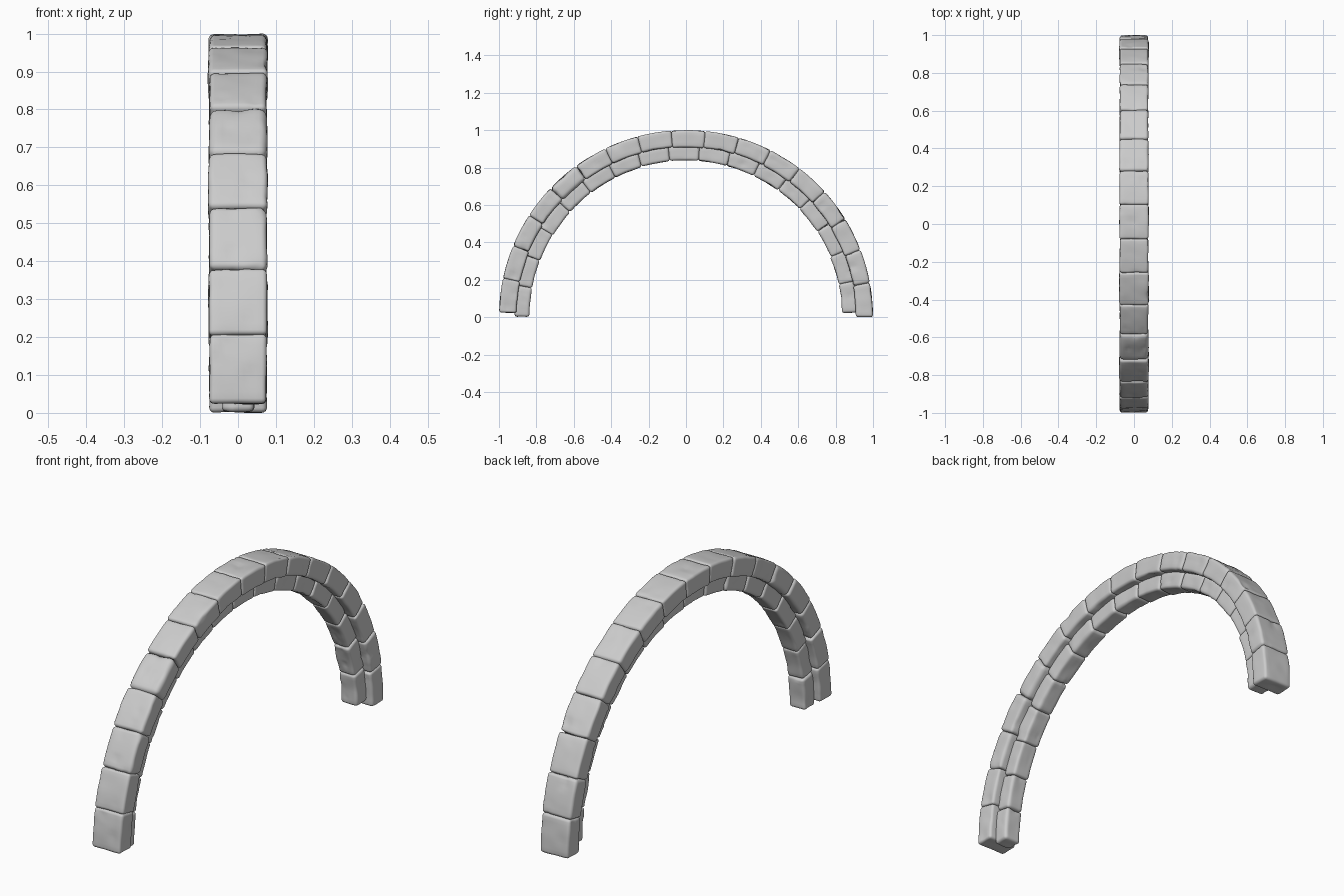
import bpy, bmesh, math, random
from mathutils import Vector, noise

if "Cube" in bpy.data.objects:
    bpy.data.objects.remove(bpy.data.objects["Cube"])

random.seed(4)
COUNT = 17


def stone(name, a0, a1, r0, r1, half_w, edge):
    """One worn stone: bevelled block, sliced, roughened, bent round the arch centre."""
    rm = (r0 + r1) / 2
    size = Vector((2 * half_w, r1 - r0, rm * (a1 - a0)))
    bm = bmesh.new()
    bmesh.ops.create_cube(bm, size=1)
    bmesh.ops.scale(bm, vec=size, verts=bm.verts)
    # soften every edge by its own amount of wear
    bmesh.ops.bevel(bm, geom=bm.edges[:], offset=edge, segments=4,
                    profile=0.5, affect='EDGES')
    # slices let the block bend and carry surface wear
    for axis, cuts in ((0, 7), (1, 3), (2, 8)):
        normal = Vector((0, 0, 0))
        normal[axis] = 1
        inner = size[axis] - 2 * edge
        for i in range(1, cuts + 1):
            p = normal * (inner * (i / (cuts + 1) - 0.5))
            bmesh.ops.bisect_plane(bm, geom=bm.verts[:] + bm.edges[:] + bm.faces[:],
                                   plane_co=p, plane_no=normal)
    bm.normal_update()
    seed = Vector([random.uniform(-50, 50) for _ in range(3)])
    moves = []
    for v in bm.verts:
        wear = noise.noise(v.co * 16 + seed) * 0.003
        chip = max(0, noise.noise(v.co * 22 - seed) - 0.3) * 0.012
        moves.append(v.normal * (wear - chip - 0.0003))
    for v, m in zip(bm.verts, moves):
        v.co += m
        a = (a0 + a1) / 2 + v.co.z / rm
        r = min(rm + v.co.y, 1.0)
        v.co = (v.co.x, r * math.cos(a), max(0, r * math.sin(a)))
    bmesh.ops.recalc_face_normals(bm, faces=bm.faces)
    mesh = bpy.data.meshes.new(name)
    bm.to_mesh(mesh)
    bm.free()
    for p in mesh.polygons:
        p.use_smooth = True
    bpy.context.collection.objects.link(bpy.data.objects.new(name, mesh))


def ring(label, start, end, r0, r1, half_w, worn=()):
    """A row of stones between two angles in degrees."""
    step = math.radians(end - start) / COUNT
    for k in range(COUNT):
        a = math.radians(start) + k * step
        j = random.uniform(-0.002, 0.002)
        stone(f"{label}_stone_{k + 1:02d}", a - 0.001, a + step + 0.001,
              r0 + j, r1 + j * 0.5, half_w + random.uniform(-0.002, 0.002),
              0.022 if k in worn else random.uniform(0.012, 0.016))


# wide outer course and narrower inner course, staggered at the feet
ring("outer", 0.1, 178.5, 0.909, 1.0, 0.077, worn=(12,))
ring("inner", 1.6, 179.8, 0.837, 0.917, 0.042)
